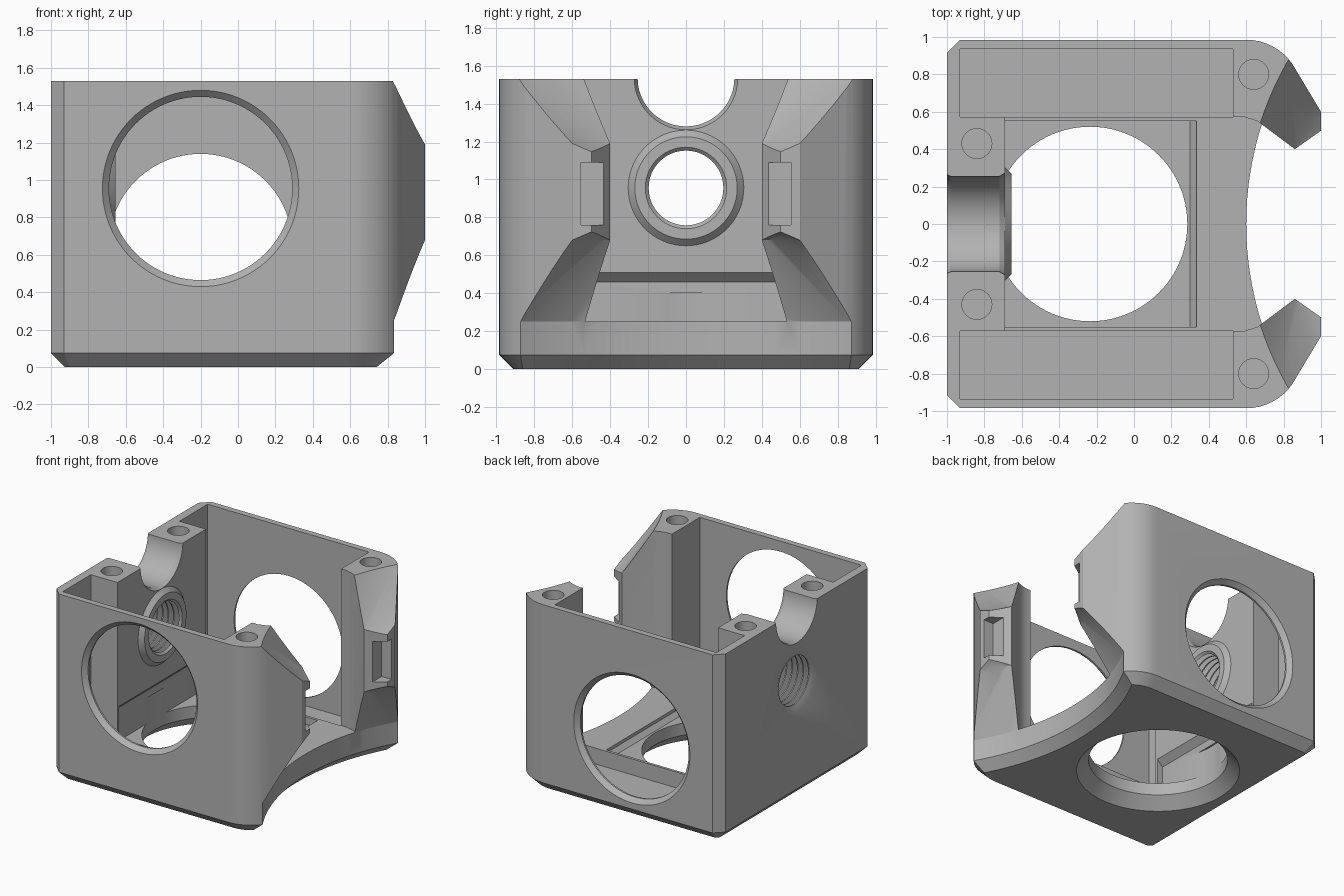
import bpy, bmesh, math
from mathutils import Vector

cube = bpy.data.objects.get("Cube")
if cube:
    bpy.data.objects.remove(cube, do_unlink=True)

grey = bpy.data.materials.new("plain grey")
grey.use_nodes = True
GREY = (0.45, 0.45, 0.45, 1)
grey.diffuse_color = GREY
grey.node_tree.nodes["Principled BSDF"].inputs["Base Color"].default_value = GREY

HEIGHT = 1.53


def finish(name, bm):
    bmesh.ops.recalc_face_normals(bm, faces=bm.faces)
    mesh = bpy.data.meshes.new(name)
    bm.to_mesh(mesh)
    bm.free()
    mesh.materials.append(grey)
    ob = bpy.data.objects.new(name, mesh)
    bpy.context.collection.objects.link(ob)
    return ob


def prism(name, points, low, high, axis="z", bevel=0):
    """Extrude a flat outline along z, or an (x, z) outline along y."""
    bm = bmesh.new()
    place = (lambda a, b, t: (a, b, t)) if axis == "z" else (lambda a, b, t: (a, t, b))
    face = bm.faces.new([bm.verts.new(place(a, b, low)) for a, b in points])
    new = bmesh.ops.extrude_face_region(bm, geom=[face])["geom"]
    move = Vector(place(0, 0, high - low))
    bmesh.ops.translate(bm, vec=move, verts=[v for v in new if isinstance(v, bmesh.types.BMVert)])
    if bevel:
        edges = [e for e in bm.edges if all(abs(v.co.z - low) < 1e-5 for v in e.verts)]
        bmesh.ops.bevel(bm, geom=edges, offset=bevel, segments=1, affect="EDGES")
    return finish(name, bm)


def box(name, x, y, z):
    return prism(name, [(x[0], y[0]), (x[1], y[0]), (x[1], y[1]), (x[0], y[1])], *z)


def loft(name, rings, axis="z", n=72):
    """Join circles (radius, centre) that all face along one axis."""
    bm = bmesh.new()
    loops = []
    for r, centre in rings:
        loop = []
        for i in range(n):
            a = math.tau * i / n
            u, v = r * math.cos(a), r * math.sin(a)
            off = {"x": (0, u, v), "y": (u, 0, v), "z": (u, v, 0)}[axis]
            loop.append(bm.verts.new(Vector(centre) + Vector(off)))
        loops.append(loop)
    for p, q in zip(loops, loops[1:]):
        for i in range(n):
            j = (i + 1) % n
            bm.faces.new((p[i], p[j], q[j], q[i]))
    bm.faces.new(loops[0])
    bm.faces.new(loops[-1])
    return finish(name, bm)


def combine(target, tool, operation="DIFFERENCE"):
    mod = target.modifiers.new("shape", "BOOLEAN")
    mod.operation, mod.object, mod.solver = operation, tool, "EXACT"
    bpy.context.view_layer.objects.active = target
    bpy.ops.object.modifier_apply(modifier=mod.name)
    bpy.data.objects.remove(tool, do_unlink=True)


# Outer body: chamfered at the back corners, rounded towards the prongs
half = [(-1, 0.915), (-0.93, 0.985), (0.6, 0.985)]
half += [(0.6 + 0.3 * math.sin(a), 0.685 + 0.3 * math.cos(a))
         for a in [math.radians(d) for d in range(7, 64, 7)]]
half += [(1, 0.6)]
body = prism("housing_body", half + [(x, -y) for x, y in reversed(half)], 0, HEIGHT, bevel=0.075)

# Central cavity with the tapered opening between the prongs
inner = [(-0.69, 0.575), (0.58, 0.575), (0.66, 0.55), (0.86, 0.4), (1.1, 0.57)]
combine(body, prism("cavity", inner + [(x, -y) for x, y in reversed(inner)], 0.25, 1.7))

# Deep side pockets, clip notches and screw holes
for s in (-1, 1):
    y = sorted((s * 0.572, s * 0.935))
    combine(body, box("side_pocket", (-0.93, 0.53), y, (0.12, 1.7)))
    for x, yy in ((-0.84, 0.43), (0.64, 0.8)):
        combine(body, loft("screw_hole", [(0.08, (x, s * yy, 1.1)), (0.08, (x, s * yy, 1.7))], n=32))

# Saddle cut that flares above and below the prong tips
far, near = 2.345, 1.644
saddle = [(1.83, far, -0.01), (1.745, far, 0.075), (1.745, far, 0.25), (0.88, near, 0.68),
          (0.79, near, 0.74), (0.79, near, 1.13), (0.88, near, 1.19),
          (1.755, far, HEIGHT), (1.8, far, 1.55)]
combine(body, loft("saddle", [(r, (x, 0, z)) for r, x, z in saddle], n=160))

for s in (-1, 1):
    combine(body, box("clip_notch", (0.91, 1.1), sorted((s * 0.3, s * 0.555)), (0.76, 1.09)))

# Plate seat in the floor, with an undercut in the end wall
seat = [(-0.74, 0.19), (0.3, 0.19), (0.335, 0.225), (0.335, 0.3), (-0.6, 0.3),
        (-0.6, 0.51), (-0.69, 0.51), (-0.74, 0.46)]
combine(body, prism("plate_seat", seat, -0.55, 0.55, axis="y"))

# Round windows in both side walls and the floor
for s, z in ((-1, 0.955), (1, 0.65)):
    rings = [(0.56, s * 1.02), (0.525, s * 0.985), (0.49, s * 0.95), (0.49, s * 0.8)]
    combine(body, loft("side_window", [(r, (-0.2, y, z)) for r, y in rings], "y", 96))
floor_rings = [(0.63, -0.02), (0.61, 0), (0.52, 0.09), (0.52, 0.4)]
combine(body, loft("floor_window", [(r, (-0.235, 0, z)) for r, z in floor_rings], n=96))

# Half-round notch in the top of the end wall
notch = [(0.275, -1.02), (0.255, -0.98), (0.255, -0.72), (0.285, -0.67)]
combine(body, loft("top_notch", [(r, (x, 0, 1.535)) for r, x in notch], "x"))

# Raised collar and threaded bore
collar = [(0.305, -0.75), (0.305, -0.69), (0.27, -0.655)]
combine(body, loft("collar", [(r, (x, 0, 0.955)) for r, x in collar], "x"), "UNION")
bore = [(0.275, -1.02), (0.255, -1.0)]
pitch = 0.05
for i in range(6):
    x = -0.975 + i * pitch
    bore += [(0.197, x), (0.197, x + 0.01), (0.245, x + 0.025), (0.245, x + 0.035)]
bore += [(0.197, -0.672), (0.215, -0.655), (0.225, -0.64)]
combine(body, loft("threaded_bore", [(r, (x, 0, 0.955)) for r, x in bore], "x", 64))

# Smooth curved walls, crisp corners
bpy.ops.object.select_all(action="DESELECT")
body.select_set(True)
bpy.context.view_layer.objects.active = body
bpy.ops.object.shade_smooth_by_angle(angle=math.radians(25))
